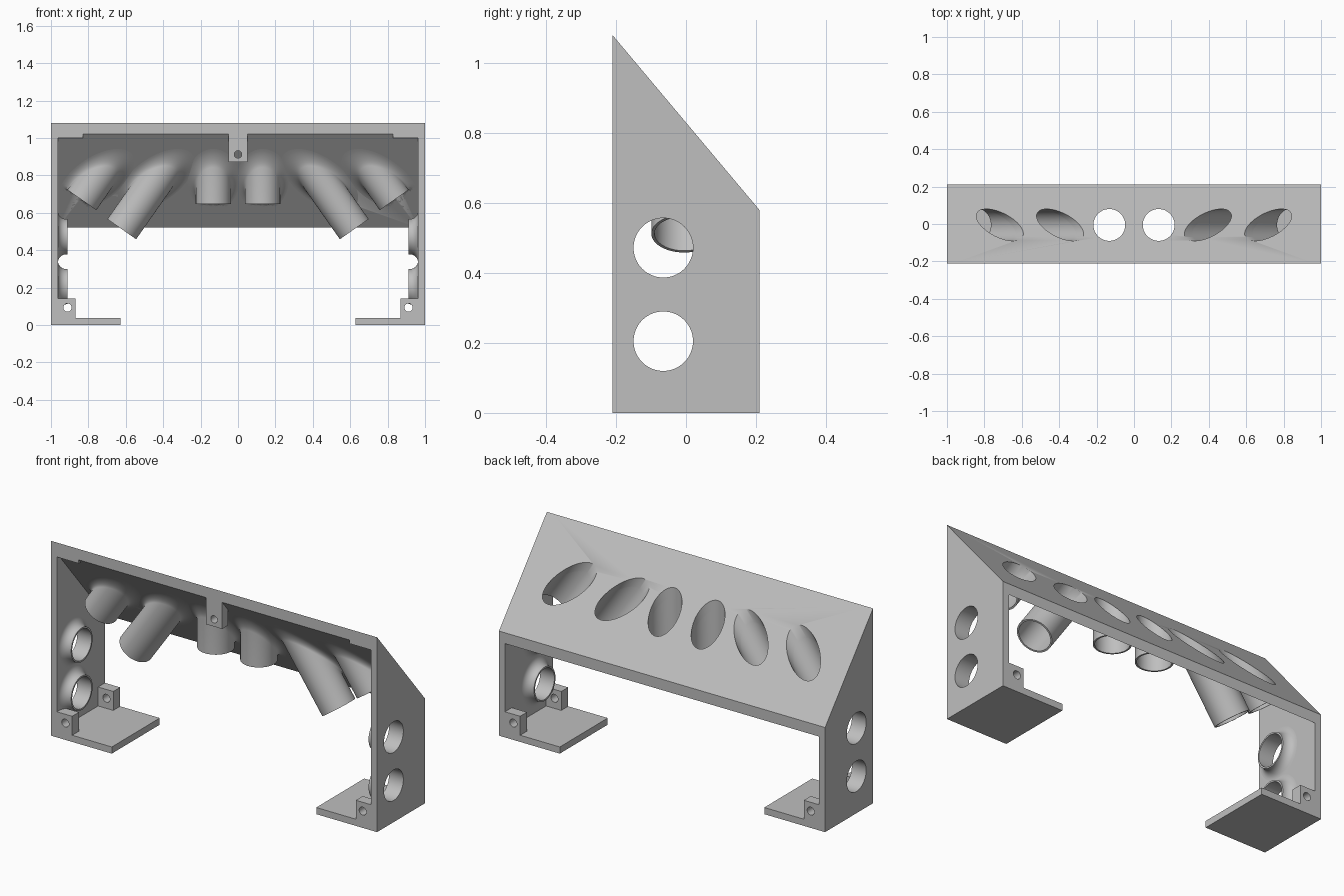
import bpy, bmesh, math
from mathutils import Vector

cube = bpy.data.objects.get("Cube")
if cube:
    bpy.data.objects.remove(cube, do_unlink=True)

grey = bpy.data.materials.new("plain_grey")
grey.use_nodes = True
colour = (0.52, 0.52, 0.52, 1)
grey.diffuse_color = colour
grey.node_tree.nodes["Principled BSDF"].inputs["Base Color"].default_value = colour

WALL = 0.037                  # panel thickness
DEPTH = 0.21                  # half depth
BACK, FRONT = 0.58, 1.08      # heights of the sloped top
DROP = 0.06                   # vertical thickness of the sloped top
BORE, OUTER, FLARE = 0.085, 0.094, 0.045
SEG = 64
INNER = 1 - WALL
SLOPE = (FRONT - BACK) / (2 * DEPTH)


def finish(name, bm):
    bmesh.ops.recalc_face_normals(bm, faces=bm.faces[:])
    mesh = bpy.data.meshes.new(name)
    bm.to_mesh(mesh)
    bm.free()
    mesh.materials.append(grey)
    obj = bpy.data.objects.new(name, mesh)
    bpy.context.collection.objects.link(obj)
    return obj


def activate(obj):
    bpy.ops.object.select_all(action='DESELECT')
    obj.select_set(True)
    bpy.context.view_layer.objects.active = obj


def smooth(obj):
    activate(obj)
    bpy.ops.object.shade_smooth_by_angle(angle=math.radians(35))


def prism(name, profile, x0, x1):
    """Extrude a (y, z) profile along x."""
    bm = bmesh.new()
    face = bm.faces.new([bm.verts.new((x0, y, z)) for y, z in profile])
    ext = bmesh.ops.extrude_face_region(bm, geom=[face])
    moved = [v for v in ext["geom"] if isinstance(v, bmesh.types.BMVert)]
    bmesh.ops.translate(bm, verts=moved, vec=(x1 - x0, 0, 0))
    return finish(name, bm)


def box(name, x0, x1, y0, y1, z0, z1):
    return prism(name, [(y0, z0), (y1, z0), (y1, z1), (y0, z1)], x0, x1)


def drill(obj, centre, axis, radius, length):
    """Cut a round hole and discard the cutter."""
    bm = bmesh.new()
    bmesh.ops.create_cone(bm, cap_ends=True, segments=SEG, radius1=radius,
                          radius2=radius, depth=length)
    cutter = finish("hole_cutter", bm)
    cutter.hide_render = True
    cutter.rotation_mode = 'QUATERNION'
    cutter.rotation_quaternion = Vector(axis).to_track_quat('Z', 'Y')
    cutter.location = centre
    mod = obj.modifiers.new("hole", 'BOOLEAN')
    mod.operation, mod.solver, mod.object = 'DIFFERENCE', 'EXACT', cutter
    activate(obj)
    bpy.ops.object.modifier_apply(modifier=mod.name)
    bpy.data.objects.remove(cutter, do_unlink=True)


def tube(name, origin, axis, normal, length):
    """Pipe leaving a plane along axis, with a flared root and an open end."""
    origin, d, n = Vector(origin), Vector(axis).normalized(), Vector(normal)
    u = d.orthogonal().normalized()
    v = d.cross(u)
    steps = [i / 8 * math.pi / 2 for i in range(9)]
    rings = [(OUTER + FLARE * (1 - math.sin(a)), FLARE * (1 - math.cos(a))) for a in steps]
    rings += [(OUTER, length * 9), (BORE, length * 9), (BORE, 0)]
    bm = bmesh.new()
    loops = []
    for radius, rise in rings:
        loop = []
        for i in range(SEG):
            a = math.tau * i / SEG
            w = radius * (math.cos(a) * u + math.sin(a) * v)
            root = -n.dot(w) / n.dot(d)
            along = max(root, min(root + rise, length))
            loop.append(bm.verts.new(origin + w + d * along))
        loops.append(loop)
    for a, b in zip(loops, loops[1:]):
        for i in range(SEG):
            j = (i + 1) % SEG
            bm.faces.new((a[i], a[j], b[j], b[i]))
    bmesh.ops.remove_doubles(bm, verts=bm.verts[:], dist=0.00005)
    smooth(finish(name, bm))


# Sloped top plate
top = prism("sloped_top", [(-DEPTH, FRONT), (DEPTH, BACK), (DEPTH, BACK - DROP),
                           (-DEPTH, FRONT - DROP)], -INNER, INNER)

# Pipes through the top: distance from centre, tilt, length below the plate
tube_y = -0.005
top_z = FRONT - (tube_y + DEPTH) * SLOPE
for label, s in (("left", 1), ("right", -1)):
    for part, x, tilt, reach in (("inner", 0.132, 0, 0.19), ("middle", 0.395, 35, 0.395),
                                 ("outer", 0.717, 35, 0.205)):
        t = math.radians(tilt)
        axis = Vector((s * math.sin(t), 0, -math.cos(t)))
        through = DROP / math.cos(t)
        surface = Vector((s * x, tube_y, top_z))
        # the pipe axis meets the underside a little further along
        root = surface + axis * through
        drill(top, surface + axis * through / 2, axis, BORE, 0.6)
        tube(f"{label}_{part}_pipe", root, axis, (0, SLOPE, 1), reach - through)
smooth(top)

for label, s in (("left", 1), ("right", -1)):
    # Side panel with two collared holes
    panel = prism(f"{label}_panel", [(-DEPTH, 0), (DEPTH, 0), (DEPTH, BACK), (-DEPTH, FRONT)],
                  s * INNER, s)
    for part, z in (("lower", 0.205), ("upper", 0.472)):
        drill(panel, (s, -0.065, z), (1, 0, 0), BORE, 0.3)
        tube(f"{label}_{part}_collar", (s * INNER, -0.065, z), (-s, 0, 0), (s, 0, 0), 0.051)
    smooth(panel)

    # Foot plate
    box(f"{label}_foot", s * 0.627, s * INNER, -DEPTH, DEPTH, 0, WALL)

    # Drilled screw blocks at the front and back of the foot
    for part, y0, y1 in (("front", -DEPTH, -0.15), ("back", 0.15, DEPTH)):
        block = box(f"{label}_{part}_screw_block", s * 0.87, s * INNER, y0, y1, WALL, 0.142)
        drill(block, (s * 0.912, y0, 0.093), (0, 1, 0), 0.022, 0.3)
        smooth(block)

    # Small ledge in the upper front corner
    prism(f"{label}_corner_ledge", [(-DEPTH, 1.0), (-0.18, 1.0), (-0.18, 1.02), (-DEPTH, 1.04)],
          s * 0.83, s * INNER)

# Drilled tab hanging from the middle of the front edge
tab = prism("centre_tab", [(-DEPTH, 0.872), (-0.16, 0.872), (-0.16, 0.98), (-DEPTH, 1.03)],
            -0.05, 0.05)
drill(tab, (0, -0.18, 0.912), (0, 1, 0), 0.02, 0.2)
smooth(tab)
